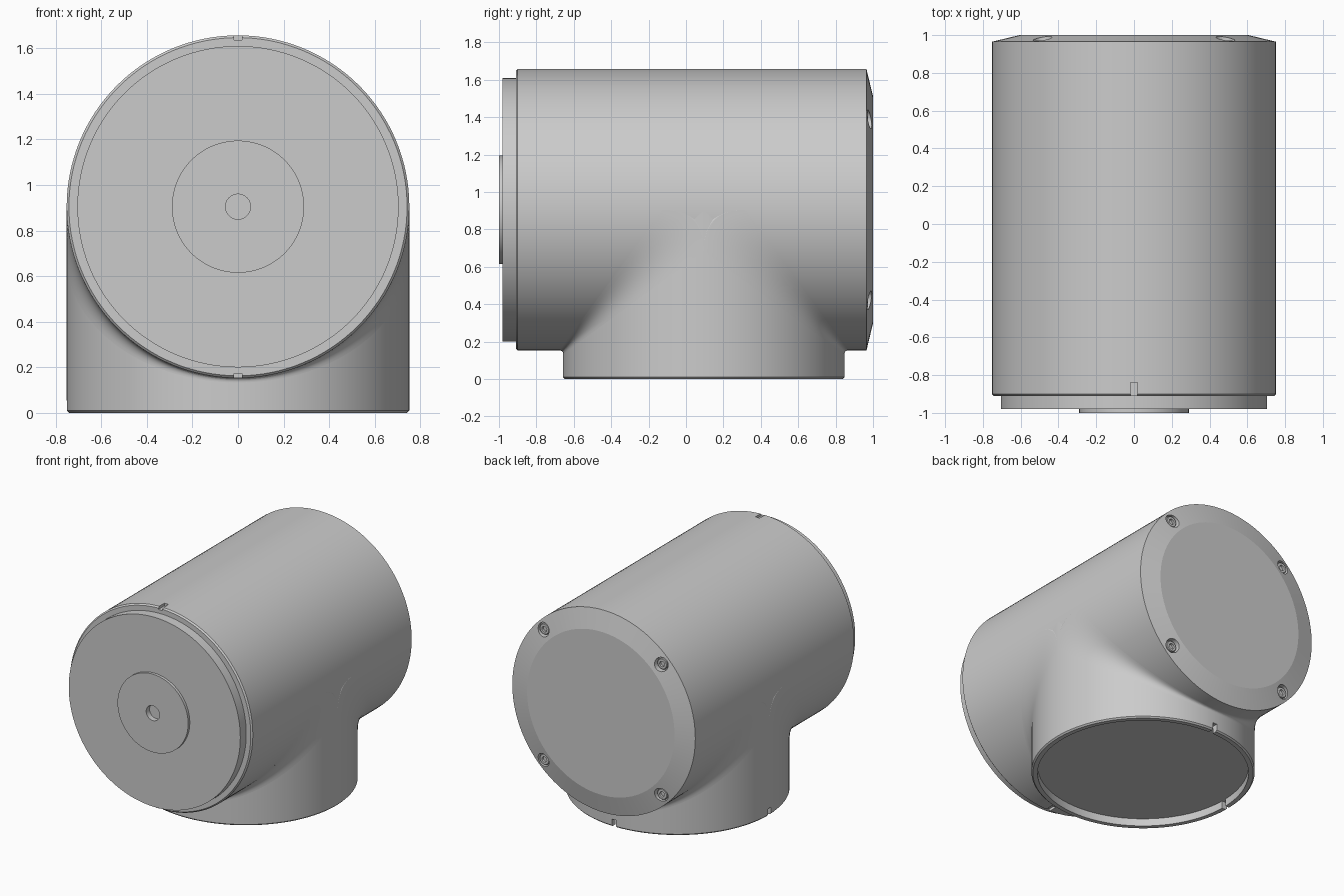
import bpy, bmesh
from math import sin, cos, pi, radians
from mathutils import Matrix, Vector

cube = bpy.data.objects.get("Cube")
if cube:
    bpy.data.objects.remove(cube, do_unlink=True)

R = 0.752          # radius of both barrels
AXIS_Z = 0.905     # height of the horizontal barrel's axis
BASE_Y = 0.095     # centre of the vertical barrel
parts = []

grey = bpy.data.materials.new("light grey")
grey.use_nodes = True
grey.diffuse_color = (0.6, 0.6, 0.6, 1)
grey.node_tree.nodes["Principled BSDF"].inputs["Base Color"].default_value = (0.6, 0.6, 0.6, 1)


def make_object(name, bm):
    bmesh.ops.remove_doubles(bm, verts=bm.verts, dist=1e-5)
    bmesh.ops.recalc_face_normals(bm, faces=bm.faces)
    mesh = bpy.data.meshes.new(name)
    bm.to_mesh(mesh)
    bm.free()
    mesh.materials.append(grey)
    ob = bpy.data.objects.new(name, mesh)
    bpy.context.collection.objects.link(ob)
    return ob


def lathe(name, profile, centre, along_y=False, steps=128):
    """Turn (radius, height) points round z, or round y when along_y is set."""
    bm = bmesh.new()
    verts = [bm.verts.new((r, 0, h)) for r, h in profile]
    edges = [bm.edges.new(pair) for pair in zip(verts, verts[1:])]
    bmesh.ops.spin(bm, geom=verts + edges, cent=(0, 0, 0), axis=(0, 0, 1),
                   angle=2 * pi, steps=steps)
    turn = Matrix.Rotation(-pi / 2, 4, 'X') if along_y else Matrix()
    bm.transform(Matrix.Translation(centre) @ turn)
    return make_object(name, bm)


def box(name, centre, size):
    bm = bmesh.new()
    bmesh.ops.create_cube(bm, size=1)
    bm.transform(Matrix.Translation(centre) @ Matrix.Diagonal((*size, 1)))
    return make_object(name, bm)


def cut(target, cutter):
    cutter.hide_render = True
    mod = target.modifiers.new("cut", 'BOOLEAN')
    mod.operation = 'DIFFERENCE'
    mod.solver = 'EXACT'
    mod.object = cutter
    bpy.context.view_layer.objects.active = target
    bpy.ops.object.modifier_apply(modifier=mod.name)
    bpy.data.objects.remove(cutter, do_unlink=True)


# Horizontal barrel with stepped front face, drilled boss and conical back cap
barrel = lathe("main_barrel", [
    (0, -0.96), (0.055, -0.96), (0.055, -1.0), (0.29, -1.0), (0.29, -0.98),
    (0.705, -0.98), (0.705, -0.91), (0.742, -0.91), (R, -0.9),
    (R, 0.965), (0.606, 1.0), (0, 1.0)], (0, 0, AXIS_Z), along_y=True)
parts.append(barrel)

# Index notches at the top and bottom of the barrel's front rim
for side in (1, -1):
    cut(barrel, box("notch_cutter", (0, -0.885, AXIS_Z + side * R), (0.035, 0.09, 0.04)))

# Four counterbored socket screws in the back cap
for sx in (1, -1):
    for sz in (1, -1):
        spot = (sx * 0.484, 0, AXIS_Z + sz * 0.484)
        cut(barrel, lathe("hole_cutter", [(0, 0.945), (0.05, 0.945), (0.05, 1.05), (0, 1.05)],
                          spot, True, 32))
        parts.append(lathe("cap_screw", [
            (0, 0.955), (0.02, 0.955), (0.02, 0.972), (0.036, 0.972),
            (0.04, 0.968), (0.04, 0.94), (0, 0.94)], spot, True, 24))

# Vertical barrel with a shallow recess underneath
base = lathe("base_barrel", [
    (0, 0.055), (0.71, 0.055), (0.71, 0), (0.742, 0), (R, 0.01),
    (R, AXIS_Z), (0, AXIS_Z)], (0, BASE_Y, 0))
parts.append(base)

# Notches in the base rim
for dx, dy in ((-1, 0), (0, 1)):
    cut(base, box("notch_cutter", (dx * 0.74, BASE_Y + dy * 0.74, 0.02),
                  (0.1 if dx else 0.035, 0.1 if dy else 0.035, 0.07)))

# Blends where the barrels meet, widening towards the sides
STEPS, ARC = 96, 10
for side, name in ((-1, "front_blend"), (1, "back_blend")):
    bm = bmesh.new()
    sections = []
    for i in range(STEPS + 1):
        t = pi * i / STEPS
        x, a = R * cos(t), R * sin(t)
        d = 0.02 + 0.2 * (1 - sin(t))
        points = []
        for j in range(ARC + 1):
            u = j / ARC
            points.append((x, a + d * (1 - u) ** 2, a + d * u ** 2))
        points.append((x * 0.97, a * 0.97, a * 0.97))
        sections.append([bm.verts.new((px, BASE_Y + side * py, AXIS_Z - pz))
                         for px, py, pz in points])
    for s0, s1 in zip(sections, sections[1:]):
        for j in range(len(s0)):
            k = (j + 1) % len(s0)
            bm.faces.new((s0[j], s0[k], s1[k], s1[j]))
    bm.faces.new(sections[0])
    bm.faces.new(sections[-1])
    parts.append(make_object(name, bm))

# Smooth curved walls, keep machined edges crisp
bpy.ops.object.select_all(action='DESELECT')
for ob in parts:
    ob.select_set(True)
bpy.context.view_layer.objects.active = barrel
bpy.ops.object.shade_smooth_by_angle(angle=radians(10))
